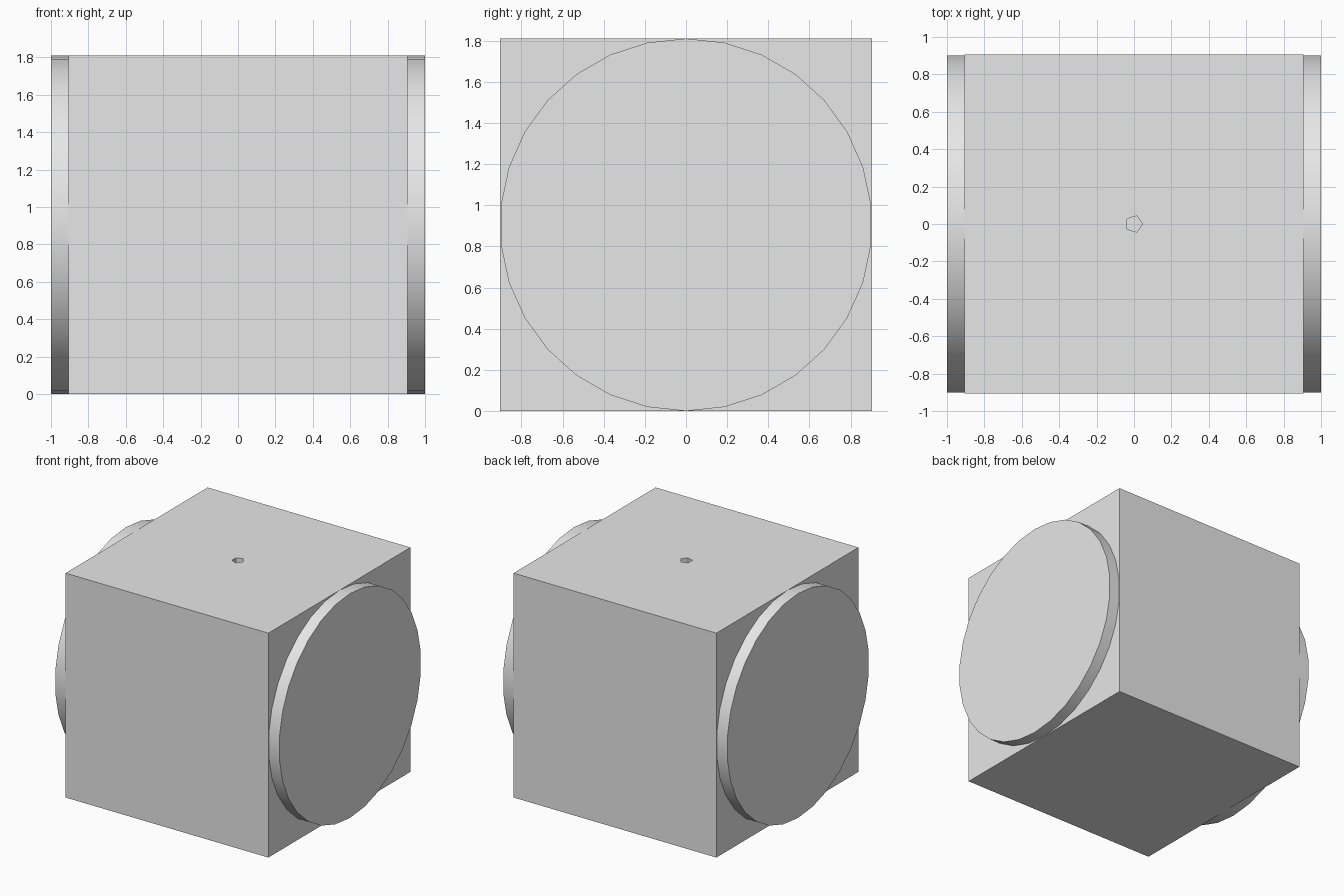
import bpy
import math

HALF = 0.905      # half the block's side, also the disc radius
DISC = 0.095      # how far each disc stands out

default = bpy.data.objects.get("Cube")
if default:
    bpy.data.objects.remove(default, do_unlink=True)

# One plain grey for everything
grey = bpy.data.materials.new("light_grey")
grey.use_nodes = True
grey.diffuse_color = (0.8, 0.8, 0.8, 1)
grey.node_tree.nodes["Principled BSDF"].inputs["Base Color"].default_value = (0.8, 0.8, 0.8, 1)


def finish(name):
    obj = bpy.context.object
    obj.name = name
    obj.data.name = name
    obj.data.materials.append(grey)
    bpy.ops.object.transform_apply(location=False, rotation=True, scale=True)
    return obj


# Square block
bpy.ops.mesh.primitive_cube_add(size=2 * HALF, location=(0, 0, HALF))
block = finish("block")

# Five-sided hole in the top, one corner towards +x
bpy.ops.mesh.primitive_cylinder_add(vertices=5, radius=0.046, depth=0.2,
                                    location=(0, 0, 2 * HALF),
                                    rotation=(0, 0, -math.pi / 2))
cutter = finish("hole_cutter")
hole = block.modifiers.new("top_hole", 'BOOLEAN')
hole.operation = 'DIFFERENCE'
hole.solver = 'EXACT'
hole.object = cutter
bpy.ops.object.select_all(action='DESELECT')
block.select_set(True)
bpy.context.view_layer.objects.active = block
bpy.ops.object.modifier_apply(modifier=hole.name)
bpy.data.objects.remove(cutter, do_unlink=True)

# Round discs on both sides, corners at top and bottom
for name, side in (("left_disc", 1), ("right_disc", -1)):
    bpy.ops.mesh.primitive_cylinder_add(vertices=30, radius=HALF, depth=DISC,
                                        location=(side * (HALF + DISC / 2), 0, HALF),
                                        rotation=(math.pi / 2, 0, math.pi / 2))
    finish(name)
    bpy.ops.object.shade_smooth_by_angle(angle=math.radians(30))
